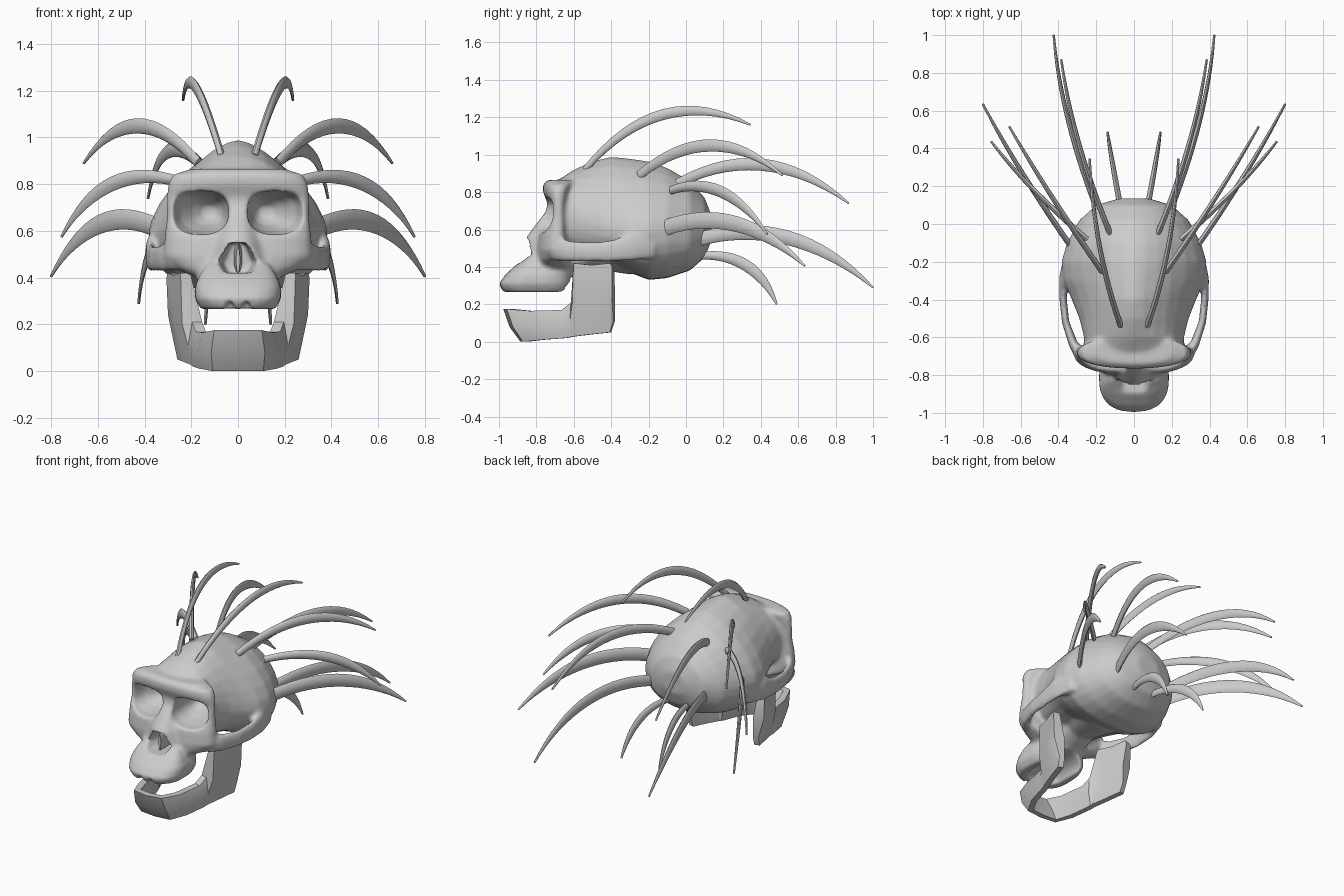
import bpy, bmesh, math
from mathutils import Vector

if "Cube" in bpy.data.objects:
    bpy.data.objects.remove(bpy.data.objects["Cube"])

bone = bpy.data.materials.new("bone grey")
bone.use_nodes = True
GREY = (0.6, 0.6, 0.6, 1)
bone.diffuse_color = GREY
bone.node_tree.nodes["Principled BSDF"].inputs["Base Color"].default_value = GREY


def oval(centre, right, up, down, power=2.0, low=2.0, n=28):
    """Closed superellipse with its own reach and squareness above and below."""
    pts = []
    for i in range(n):
        a = 2 * math.pi * i / n
        c, s = math.cos(a), math.sin(a)
        half, p = (Vector(up), power) if s >= 0 else (Vector(down), low)
        pts.append(Vector(centre) + Vector(right) * math.copysign(abs(c) ** (2 / p), c)
                   + half * abs(s) ** (2 / p))
    return pts


def loft(bm, rings):
    rows = [[bm.verts.new(p) for p in r] for r in rings]
    for a, b in zip(rows, rows[1:]):
        for i in range(len(a)):
            j = (i + 1) % len(a)
            bm.faces.new((a[i], a[j], b[j], b[i]))
    bm.faces.new(rows[0])
    bm.faces.new(rows[-1])


def sweep(bm, path, heights, widths, n=8):
    """Blade-like bar whose tall direction stays in the vertical plane."""
    rings = []
    for i, p in enumerate(path):
        t = (path[min(i + 1, len(path) - 1)] - path[max(i - 1, 0)]).normalized()
        side = t.cross(Vector((0, 0, 1))).normalized()
        up = side.cross(t) * heights[i]
        rings.append(oval(p, side * widths[i], up, -up, n=n))
    loft(bm, rings)


def finish(name, bm):
    bmesh.ops.recalc_face_normals(bm, faces=bm.faces)
    mesh = bpy.data.meshes.new(name)
    bm.to_mesh(mesh)
    bm.free()
    mesh.materials.append(bone)
    ob = bpy.data.objects.new(name, mesh)
    bpy.context.collection.objects.link(ob)
    return ob


def smooth(ob, angle=40):
    """Apply the modifiers, then shade smooth with sharp edges kept."""
    bpy.ops.object.select_all(action="DESELECT")
    ob.select_set(True)
    bpy.context.view_layer.objects.active = ob
    for m in list(ob.modifiers):
        bpy.ops.object.modifier_apply(modifier=m.name)
    bpy.ops.object.shade_smooth_by_angle(angle=math.radians(angle))


def along_y(bm, rows, low=2.0):
    """Rows are y, half width, bottom, widest height, top, squareness of the upper half."""
    loft(bm, [oval((0, y, mid), (w, 0, 0), (0, 0, top - mid), (0, 0, bottom - mid), p, low)
              for y, w, bottom, mid, top, p in rows])


def along_z(bm, rows, mid, power):
    """Rows are z, half width, front y, back y."""
    loft(bm, [oval((0, mid, z), (w, 0, 0), (0, back - mid, 0), (0, front - mid, 0), 3, power)
              for z, w, front, back in rows])


# braincase
bm = bmesh.new()
along_y(bm, [(.135, .08, .54, .61, .68, 2), (.10, .20, .45, .6, .77, 1.9),
             (.02, .29, .38, .59, .86, 1.8), (-.1, .355, .34, .59, .93, 1.65),
             (-.2, .385, .33, .59, .965, 1.55), (-.3, .375, .37, .59, .98, 1.5),
             (-.4, .33, .42, .6, .99, 1.55), (-.5, .29, .43, .63, .965, 1.7),
             (-.6, .265, .44, .66, .92, 2), (-.69, .265, .48, .68, .86, 2.3)], 2.3)
# face from brow to cheeks
along_z(bm, [(.865, .20, -.74, -.58), (.84, .28, -.765, -.6), (.80, .30, -.765, -.62),
             (.74, .305, -.74, -.63), (.66, .305, -.755, -.63), (.57, .315, -.79, -.63),
             (.49, .32, -.80, -.63), (.44, .27, -.80, -.62), (.40, .18, -.81, -.6)], -.685, 2.3)
# nose bridge
along_z(bm, [(.76, .05, -.735, -.66), (.70, .055, -.745, -.66), (.62, .075, -.81, -.66),
             (.55, .10, -.86, -.66), (.48, .13, -.86, -.66), (.40, .15, -.885, -.66)], -.74, 1.9)
# upper jaw
along_z(bm, [(.46, .13, -.84, -.6), (.41, .165, -.91, -.6), (.36, .185, -.965, -.61),
             (.31, .185, -1.0, -.61), (.265, .16, -.98, -.62)], -.82, 2.5)
# skull base behind the palate
along_y(bm, [(-.68, .13, .32, .41, .5, 2), (-.5, .12, .39, .47, .55, 2),
             (-.3, .17, .36, .45, .55, 2)])
# cheek arches
for s in (1, -1):
    path = [Vector((s * x, y, z)) for x, y, z in
            [(.27, -.70, .50), (.32, -.64, .485), (.362, -.52, .48), (.375, -.40, .485),
             (.375, -.29, .505), (.345, -.18, .53)]]
    sweep(bm, path, [.07, .06, .055, .06, .075, .09], [.04, .025, .02, .02, .022, .03], 12)
skull = finish("skull", bm)

# cutters for the eye sockets, nose, palate and tooth gaps
bm = bmesh.new()
for s in (1, -1):
    loft(bm, [oval((s * x, y, .68), (w, 0, 0), (0, 0, up), (0, 0, -down), 2.8, 2.4)
              for x, y, w, up, down in [(.16, -.95, .122, .095, .10), (.16, -.72, .12, .09, .095),
                                        (.15, -.64, .10, .08, .08), (.13, -.57, .065, .055, .055),
                                        (.12, -.53, .03, .025, .025)]])
    loft(bm, [[Vector((s * .035 + x, y, z)) for x, z in
               [(-.028, .25), (.028, .25), (0, .325)]] for y in (-1.05, -.945)])
nose = [(.035, .55), (.09, .465), (.055, .42)]
nose += [(-x, z) for x, z in reversed(nose)]
loft(bm, [[Vector((x * k, y, z)) for x, z in nose] for y, k in ((-1.0, 1), (-.85, 1), (-.72, .7))])
along_y(bm, [(-.93, .07, .2, .25, .3, 2), (-.85, .11, .2, .27, .34, 2),
             (-.55, .12, .2, .27, .35, 2)])
cutter = finish("socket_cutter", bm)
cutter.hide_render = True

fuse = skull.modifiers.new("fuse", "REMESH")
fuse.mode, fuse.voxel_size = "VOXEL", .012
cut = skull.modifiers.new("cut", "BOOLEAN")
cut.operation, cut.object, cut.solver = "DIFFERENCE", cutter, "EXACT"
refine = skull.modifiers.new("refine", "REMESH")
refine.mode, refine.voxel_size = "VOXEL", .01
soften = skull.modifiers.new("soften", "SMOOTH")
soften.factor, soften.iterations = .5, 5
smooth(skull, 50)
bpy.data.objects.remove(cutter)

# nose septum
bm = bmesh.new()
along_y(bm, [(-.83, .008, .42, .475, .53, 2), (-.70, .02, .42, .485, .55, 2)])
smooth(finish("nose_septum", bm))

# lower jaw: half a U of leaning slabs, mirrored; each side plate flares backwards
bm = bmesh.new()
rows = []
for xb, yb, zb, xt, yt, zt in [(0, -.87, .0, 0, -.955, .175), (.10, -.86, .0, .09, -.94, .175),
                               (.15, -.77, .01, .13, -.83, .165), (.18, -.64, .02, .16, -.66, .17),
                               (.185, -.615, .025, .175, -.61, .21),
                               (.19, -.6, .028, .225, -.595, .42),
                               (.22, -.5, .04, .255, -.5, .41), (.245, -.405, .05, .28, -.40, .42),
                               (.25, -.385, .11, .285, -.39, .40)]:
    rows.append((Vector((xb, yb, zb)), Vector((xt, yt, zt))))
rings = []
for i, (b, t) in enumerate(rows):
    d = rows[min(i + 1, len(rows) - 1)][0] - rows[max(i - 1, 0)][0]
    out = Vector((d.y, -d.x, 0)).normalized() if i else Vector((0, -1, 0))
    m = b.lerp(t, .45)
    rings.append([b + out * .015, m + out * .035, t + out * .022,
                  t - out * .022, m - out * .035, b - out * .02])
loft(bm, rings)
bmesh.ops.delete(bm, geom=[f for f in bm.faces if all(abs(v.co.x) < .001 for v in f.verts)],
                 context="FACES_ONLY")
jaw = finish("lower_jaw", bm)
mirror = jaw.modifiers.new("mirror", "MIRROR")
mirror.use_clip = True
smooth(jaw, 35)

# curved quills: base, mid point, tip, base height
QUILLS = {
    "crown": [(.07, -.54, .92), (.21, .06, 1.235), (.235, .345, 1.16), .012],
    "upper": [(.17, -.25, .89), (.47, .2, 1.045), (.66, .515, .89), .02],
    "rear_upper": [(.11, -.09, .82), (.29, .42, .945), (.385, .87, .74), .02],
    "side_upper": [(.25, -.08, .81), (.53, .18, .805), (.755, .435, .575), .018],
    "side_lower": [(.34, -.11, .61), (.56, .22, .64), (.80, .635, .405), .038],
    "rear_lower": [(.18, .04, .54), (.33, .48, .57), (.425, 1.0, .29), .032],
    "nape": [(.07, .08, .46), (.11, .3, .42), (.14, .485, .20), .016],
}
STEPS = 16
for label, (base, mid, tip, base_h) in QUILLS.items():
    for s, hand in ((1, "left"), (-1, "right")):
        b, m, e = (Vector((s * p[0], p[1], p[2])) for p in (base, mid, tip))
        k = (m - b).length / ((m - b).length + (e - m).length)
        c = (m - b * (1 - k) ** 2 - e * k * k) / (2 * k * (1 - k))
        ts = [i / STEPS for i in range(STEPS + 1)]
        path = [b * (1 - t) ** 2 + c * (2 * t * (1 - t)) + e * t * t for t in ts]
        heights = [base_h * (1 - t) + .018 * math.sin(math.pi * t ** 1.2) + .005 for t in ts]
        bm = bmesh.new()
        sweep(bm, path, heights, [.006 + .009 * (1 - t ** 2) for t in ts])
        smooth(finish(f"{label}_quill_{hand}", bm), 50)
